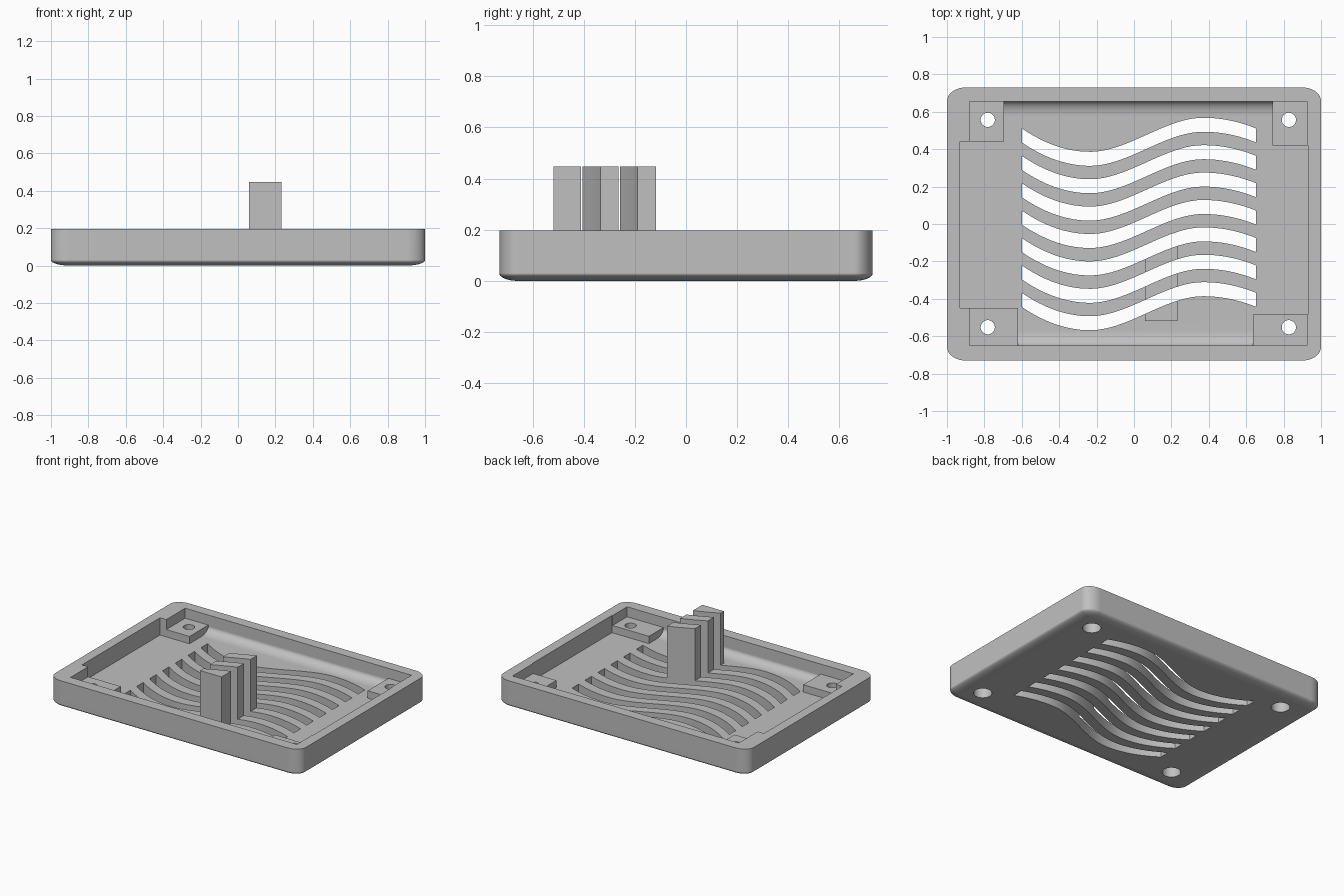
import bpy, bmesh
from math import sin, cos, pi, radians

cube = bpy.data.objects.get("Cube")
if cube:
    bpy.data.objects.remove(cube, do_unlink=True)

grey = bpy.data.materials.new("plain grey")
grey.use_nodes = True
colour = (0.53, 0.53, 0.53, 1)
grey.diffuse_color = colour
grey.node_tree.nodes["Principled BSDF"].inputs["Base Color"].default_value = colour

FLOOR, RIM, LEDGE = 0.072, 0.197, 0.125


def make(name, bm):
    bmesh.ops.recalc_face_normals(bm, faces=bm.faces)
    mesh = bpy.data.meshes.new(name)
    bm.to_mesh(mesh)
    bm.free()
    mesh.materials.append(grey)
    obj = bpy.data.objects.new(name, mesh)
    bpy.context.collection.objects.link(obj)
    return obj


def prism(name, points, lo, hi, axis="z"):
    """Extrude a closed outline along x (points are y, z) or z (points are x, y)."""
    place = (lambda p, d: (d, *p)) if axis == "x" else (lambda p, d: (*p, d))
    bm = bmesh.new()
    rings = [[bm.verts.new(place(p, d)) for p in points] for d in (lo, hi)]
    loft(bm, rings)
    return make(name, bm)


def loft(bm, rings):
    n = len(rings[0])
    for a, b in zip(rings, rings[1:]):
        for i in range(n):
            j = (i + 1) % n
            bm.faces.new((a[i], a[j], b[j], b[i]))
    bm.faces.new(rings[0])
    bm.faces.new(rings[-1])


def box(name, x0, x1, y0, y1, z0, z1):
    return prism(name, [(x0, y0), (x1, y0), (x1, y1), (x0, y1)], z0, z1)


def disc(name, x, y, r, z0, z1, n=32):
    ring = [(x + r * cos(2 * pi * i / n), y + r * sin(2 * pi * i / n)) for i in range(n)]
    return prism(name, ring, z0, z1)


def combine(target, tool, operation="DIFFERENCE"):
    """Apply one boolean and throw the tool away."""
    mod = target.modifiers.new("combine", "BOOLEAN")
    mod.operation, mod.object, mod.solver = operation, tool, "EXACT"
    bpy.context.view_layer.update()
    graph = bpy.context.evaluated_depsgraph_get()
    mesh = bpy.data.meshes.new_from_object(target.evaluated_get(graph))
    target.modifiers.clear()
    target.data = mesh
    bpy.data.objects.remove(tool, do_unlink=True)


# Outer tray block with elliptical corners and a rolled bottom edge
def rounded_ring(bm, k, z, rx=0.1, ry=0.073, steps=8):
    ring = []
    for q, (sx, sy) in enumerate([(1, 1), (-1, 1), (-1, -1), (1, -1)]):
        for i in range(steps + 1):
            a = pi / 2 * (q + i / steps)
            ring.append(bm.verts.new((sx * (1 - rx) + k * rx * cos(a),
                                      sy * (0.73 - ry) + k * ry * sin(a), z)))
    return ring


bm = bmesh.new()
roll = 0.03
rings = []
for i in range(9):
    a = radians(3 + 87 * i / 8)
    rings.append(rounded_ring(bm, sin(a), 0 if i == 0 else roll * (1 - cos(a))))
rings.append(rounded_ring(bm, 1, RIM))
loft(bm, rings)
tray = make("vented_tray", bm)

# Cavity with filleted front and back floor edges
y0, y1, fy, fz = -0.65, 0.655, 0.08, 0.045
arc = [pi / 2 * i / 8 for i in range(9)]
outline = [(y0, 0.3)]
outline += [(y0 + fy * (1 - cos(a)), FLOOR + fz * (1 - sin(a))) for a in arc]
outline += [(y1 - fy * (1 - cos(a)), FLOOR + fz * (1 - sin(a))) for a in reversed(arc)]
outline += [(y1, 0.3)]
combine(tray, prism("cavity_cutter", outline, -0.88, 0.925, "x"))

# Side pockets reaching into the end walls
combine(tray, box("left_pocket", -0.93, -0.8, -0.45, 0.44, FLOOR, 0.3))
combine(tray, box("right_pocket", 0.8, 0.93, -0.485, 0.42, FLOOR, 0.3))

# Corner screw bosses
for x0, x1, b0, b1 in [(-0.9, -0.695, 0.44, 0.68), (-0.9, -0.62, -0.67, -0.45),
                       (0.74, 0.94, 0.42, 0.68), (0.635, 0.94, -0.67, -0.485)]:
    combine(tray, box("corner_boss", x0, x1, b0, b1, 0.05, LEDGE), "UNION")

# Upright block that the slots split into three posts
combine(tray, box("post_block", 0.06, 0.232, -0.518, -0.117, 0.05, 0.447), "UNION")


# Wavy vent slots, cut through floor and posts alike
def wave(x):
    dip, crest, xd, xc = -0.125, 0.057, -0.235, 0.37
    if x < xd:
        return dip * (1 - ((xd - x) / (xd + 0.6)) ** 2)
    if x > xc:
        return crest * (1 - ((x - xc) / (0.653 - xc)) ** 2)
    t = (x - xd) / (xc - xd)
    return dip + (crest - dip) * t * t * (3 - 2 * t)


xs = [-0.6 + 1.253 * i / 40 for i in range(41)]
for s in range(7):
    top = 0.511 - 0.1465 * s
    edge = [(x, top - 0.075 + wave(x)) for x in xs]
    edge += [(x, top + wave(x)) for x in reversed(xs)]
    combine(tray, prism("slot_cutter", edge, -0.1, 0.6))

# Screw holes with wider bores underneath
for x in (-0.782, 0.828):
    for y in (-0.552, 0.557):
        combine(tray, disc("screw_hole", x, y, 0.038, -0.1, 0.3))
        combine(tray, disc("screw_bore", x, y, 0.061, -0.1, 0.075))

# Smooth curves, crisp edges
bpy.ops.object.select_all(action="DESELECT")
tray.select_set(True)
bpy.context.view_layer.objects.active = tray
bpy.ops.object.shade_smooth_by_angle(angle=radians(30))
normals = tray.modifiers.new("flat_faces", "WEIGHTED_NORMAL")
normals.keep_sharp = True
